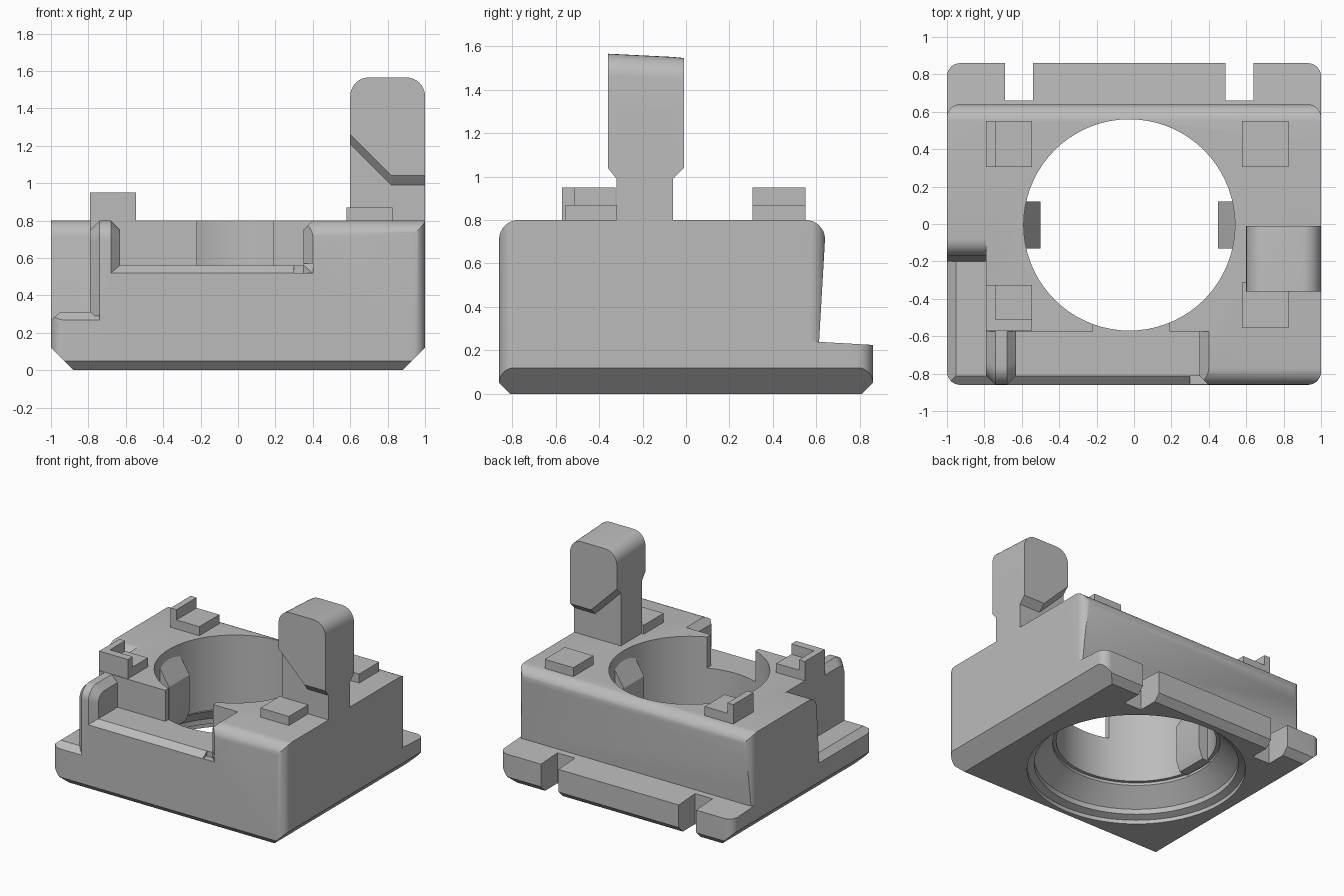
import bpy, bmesh
from math import cos, sin, radians, pi

if "Cube" in bpy.data.objects:
    bpy.data.objects.remove(bpy.data.objects["Cube"], do_unlink=True)

GREY = (0.5, 0.5, 0.5, 1)
grey = bpy.data.materials.new("plain_grey")
grey.use_nodes = True
grey.diffuse_color = GREY
grey.node_tree.nodes["Principled BSDF"].inputs["Base Color"].default_value = GREY


def loft(name, axis, sections):
    """Skin matching 2D outlines placed at positions along an axis."""
    place = {"x": lambda t, u, v: (t, u, v),
             "y": lambda t, u, v: (u, t, v),
             "z": lambda t, u, v: (u, v, t)}[axis]
    bm = bmesh.new()
    rings = [[bm.verts.new(place(t, u, v)) for u, v in pts] for t, pts in sections]
    n = len(rings[0])
    for a, b in zip(rings, rings[1:]):
        for i in range(n):
            j = (i + 1) % n
            bm.faces.new((a[i], a[j], b[j], b[i]))
    bm.faces.new(rings[0])
    bm.faces.new(rings[-1])
    bmesh.ops.recalc_face_normals(bm, faces=bm.faces)
    mesh = bpy.data.meshes.new(name)
    bm.to_mesh(mesh)
    bm.free()
    mesh.materials.append(grey)
    obj = bpy.data.objects.new(name, mesh)
    bpy.context.collection.objects.link(obj)
    return obj


def prism(name, axis, a, b, pts):
    return loft(name, axis, [(a, pts), (b, pts)])


def box(name, x0, x1, y0, y1, z0, z1):
    return prism(name, "z", z0, z1, [(x0, y0), (x1, y0), (x1, y1), (x0, y1)])


def arc(u, v, r, start, end, n=8):
    return [(u + r * cos(radians(start + (end - start) * i / n)),
             v + r * sin(radians(start + (end - start) * i / n))) for i in range(n + 1)]


def rounded(x0, x1, y0, y1, r):
    return (arc(x0 + r, y0 + r, r, 180, 270) + arc(x1 - r, y0 + r, r, 270, 360)
            + arc(x1 - r, y1 - r, r, 0, 90) + arc(x0 + r, y1 - r, r, 90, 180))


def combine(obj, tool, operation="DIFFERENCE"):
    mod = obj.modifiers.new("cut", "BOOLEAN")
    mod.operation, mod.solver, mod.object = operation, "EXACT", tool
    bpy.context.view_layer.objects.active = obj
    bpy.ops.object.modifier_apply(modifier=mod.name)
    bpy.data.objects.remove(tool, do_unlink=True)


# Main block: rounded front and back edges, leaning back wall
body = prism("body", "x", -1, 1,
             [(-0.81, 0), (-0.86, 0.05)] + arc(-0.77, 0.71, 0.09, 180, 90)
             + arc(0.55, 0.71, 0.09, 90, 4) + [(0.61, 0.2), (0.61, 0)])
combine(body, prism("corner_rounding", "z", -0.1, 0.9,
                    rounded(-1, 1, -0.86, 0.64, 0.07)), "INTERSECT")

# Foot plate with rear notches
flange = prism("flange", "x", -1, 1, [(-0.5, 0), (-0.5, 0.2), (0.6, 0.24),
                                      (0.86, 0.225), (0.86, 0.05), (0.81, 0)])
combine(flange, prism("flange_rounding", "z", -0.1, 0.4,
                      rounded(-1, 1, -0.6, 0.86, 0.07)), "INTERSECT")
for x in (-0.69, 0.49):
    combine(flange, box("notch", x, x + 0.15, 0.66, 1, -0.1, 0.5))
combine(body, flange, "UNION")

# Chamfered lower sides
combine(body, prism("side_chamfer", "y", -1, 1,
                    [(-0.88, 0), (0.88, 0), (1, 0.12), (1, 0.85), (-1, 0.85), (-1, 0.12)]),
        "INTERSECT")

# Central bore with a flared underside
def circle(r):
    return [(-0.025 + r * cos(2 * pi * i / 72), -0.005 + r * sin(2 * pi * i / 72))
            for i in range(72)]

combine(body, loft("bore", "z", [(z, circle(r)) for z, r in (
    (-0.1, 0.77), (0.03, 0.77), (0.05, 0.72), (0.09, 0.72), (0.21, 0.59),
    (0.23, 0.59), (0.23, 0.565), (0.9, 0.565))]))

# Left corner recess with a rounded end wall and bevelled rim
combine(body, prism("corner_cut", "x", -1.1, -0.79,
                    [(-1, 0.31), (-0.2, 0.31)] + arc(-0.08, 0.71, 0.09, 180, 90)
                    + [(-0.08, 0.9), (-1, 0.9)]))
combine(body, box("pillar_gap", -0.8, -0.7, -1, -0.575, 0.31, 0.9))
combine(body, prism("rim_side", "y", -0.9, -0.2, [(-1.02, 0.25), (-0.94, 0.32), (-1.02, 0.32)]))
combine(body, prism("rim_front", "x", -1.1, -0.74, [(-0.87, 0.26), (-0.8, 0.32), (-0.87, 0.32)]))

# Front opening with bevelled edges and a slot into the bore
combine(body, box("front_cut", -0.71, 0.35, -1, -0.575, 0.56, 0.9))
combine(body, box("bore_slot", -0.22, 0.19, -0.7, -0.5, 0.56, 0.9))
combine(body, prism("sill_bevel", "x", -0.68, 0.4, [(-0.87, 0.51), (-0.8, 0.57), (-0.87, 0.57)]))
combine(body, prism("jamb_bevel", "z", 0.52, 0.9,
                    [(0.3, -0.81), (0.35, -0.81), (0.41, -0.87), (0.3, -0.87)]))
combine(body, prism("top_bevel", "y", -0.9, -0.575, [(0.34, 0.74), (0.41, 0.81), (0.34, 0.81)]))

# Arched pillar with bevelled rims
def arch(inset):
    r = 0.1 - inset * 0.6
    return ([(-0.86 + inset, 0.29)]
            + arc(-0.86 + inset + r, 0.8 - inset - r, r, 180, 90)
            + [(-0.57, 0.8 - inset), (-0.57, 0.29)])

parts = [body, loft("pillar", "x", [(-0.79, arch(0.05)), (-0.74, arch(0)),
                                    (-0.68, arch(0)), (-0.63, arch(0.05))])]

# Wedge catches inside the bore
for name, wall, lip in (("right_catch", -0.6, -0.5), ("left_catch", 0.55, 0.45)):
    parts.append(prism(name, "y", -0.13, 0.12, [
        (wall, 0.22), (lip + (wall - lip) * 0.3, 0.22), (lip, 0.3), (lip, 0.58), (wall, 0.74)]))

# Tower: plain neck and wider head with a slanted lower edge
parts.append(box("tower_neck", 0.6, 1, -0.32, -0.06, 0.78, 1.3))

def head(lift, top):
    return ([(0.6, 1.21 + lift), (0.82, 0.99 + lift), (1, 0.99 + lift)]
            + arc(0.9, top - 0.1, 0.1, 0, 90) + arc(0.7, top - 0.1, 0.1, 90, 180))

parts.append(loft("tower_head", "y", [(-0.36, head(0.05, 1.565)), (-0.32, head(0, 1.563)),
                                      (-0.06, head(0, 1.55)), (-0.01, head(0.05, 1.545))]))

# Locating pads on the deck
for name, x, y in (("back_right", -0.79, 0.305), ("front_right", -0.79, -0.57),
                   ("back_left", 0.58, 0.305), ("front_left", 0.58, -0.555)):
    parts.append(box(name + "_pad", x, x + 0.245, y, y + 0.245, 0.78, 0.87))
    if x < 0:
        parts.append(box(name + "_pad_wall", x, x + 0.05, y, y + 0.245, 0.78, 0.95))
parts.append(box("front_right_pad_end_wall", -0.79, -0.545, -0.57, -0.51, 0.78, 0.95))

# Smooth the rounded areas, keep hard edges
bpy.ops.object.select_all(action="DESELECT")
for obj in parts:
    obj.select_set(True)
bpy.context.view_layer.objects.active = body
bpy.ops.object.shade_smooth_by_angle(angle=radians(25))
